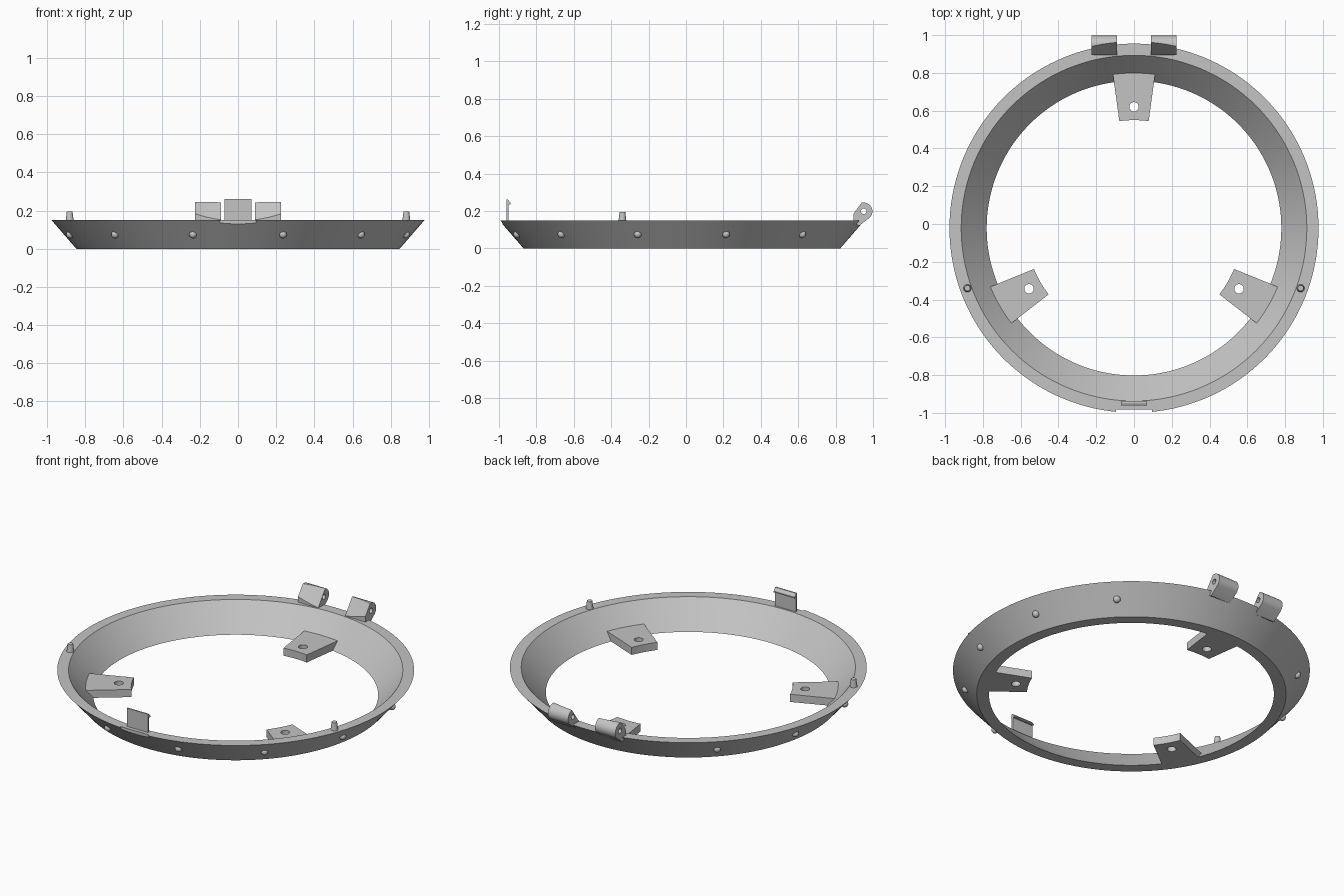
import bpy, bmesh, math
from mathutils import Vector, Matrix

if "Cube" in bpy.data.objects:
    bpy.data.objects.remove(bpy.data.objects["Cube"], do_unlink=True)

CY = -0.022          # ring centre on y
HEIGHT = 0.15
SEGMENTS = 144

grey = bpy.data.materials.new("plain grey")
grey.use_nodes = True
grey.diffuse_color = (0.55, 0.55, 0.55, 1)
grey.node_tree.nodes["Principled BSDF"].inputs["Base Color"].default_value = (0.55, 0.55, 0.55, 1)


def finish(bm, name):
    bmesh.ops.recalc_face_normals(bm, faces=bm.faces)
    mesh = bpy.data.meshes.new(name)
    bm.to_mesh(mesh)
    bm.free()
    mesh.materials.append(grey)
    obj = bpy.data.objects.new(name, mesh)
    bpy.context.collection.objects.link(obj)
    return obj


def activate(obj):
    bpy.ops.object.select_all(action='DESELECT')
    obj.select_set(True)
    bpy.context.view_layer.objects.active = obj


def smooth(obj):
    activate(obj)
    bpy.ops.object.shade_smooth_by_angle(angle=math.radians(30))


def prism(name, outline, sweep):
    """Extrude a closed outline of 3D points along a vector."""
    bm = bmesh.new()
    face = bm.faces.new([bm.verts.new(p) for p in outline])
    new = bmesh.ops.extrude_face_region(bm, geom=[face])["geom"]
    bmesh.ops.translate(bm, vec=sweep, verts=[v for v in new if isinstance(v, bmesh.types.BMVert)])
    return finish(bm, name)


def box(name, low, high):
    (x0, y0, z0), (x1, y1, z1) = low, high
    return prism(name, [(x0, y0, z0), (x1, y0, z0), (x1, y1, z0), (x0, y1, z0)], (0, 0, z1 - z0))


def cone(name, r1, r2, depth, centre, rotation=Matrix(), segments=32):
    bm = bmesh.new()
    bmesh.ops.create_cone(bm, cap_ends=True, segments=segments, radius1=r1, radius2=r2,
                          depth=depth, matrix=Matrix.Translation(centre) @ rotation)
    return finish(bm, name)


def cut(obj, cutter):
    cutter.hide_render = True
    mod = obj.modifiers.new("cut", 'BOOLEAN')
    mod.operation = 'DIFFERENCE'
    mod.solver = 'EXACT'
    mod.object = cutter
    activate(obj)
    bpy.ops.object.modifier_apply(modifier=mod.name)
    bpy.data.objects.remove(cutter, do_unlink=True)


def polar(r, angle, z):
    return Vector((r * math.cos(angle), CY + r * math.sin(angle), z))


# Sloped ring, turned from its cross-section
bm = bmesh.new()
section = [bm.verts.new((r, CY, z)) for r, z in
           [(0.78, 0), (0.847, 0), (0.977, HEIGHT), (0.915, HEIGHT)]]
edges = [bm.edges.new((section[i], section[(i + 1) % 4])) for i in range(4)]
bmesh.ops.spin(bm, geom=section + edges, cent=(0, CY, 0), axis=(0, 0, 1),
               angle=math.tau, steps=SEGMENTS)
bmesh.ops.remove_doubles(bm, verts=bm.verts, dist=1e-4)
ring = finish(bm, "ring")
# Flat notch in the rim in front of the latch
cut(ring, box("notch_cutter", (-0.095, -1.1, 0.13), (0.095, -0.982, 0.2)))
smooth(ring)

# Three mounting tabs with screw holes
for i in range(3):
    mid = math.radians(90 + 120 * i)
    spread = [math.radians(7.8) * k / 4 for k in range(-4, 5)]
    outline = [polar(0.572, mid + a, 0) for a in spread]
    outline += [polar(0.822, mid + a, 0) for a in reversed(spread)]
    tab = prism(f"mounting_tab_{i + 1}", outline, (0, 0, 0.046))
    cut(tab, cone("hole_cutter", 0.025, 0.025, 0.2, polar(0.642, mid, 0)))
    smooth(tab)

# Tapered locating pins on the rim
for side, name in ((1, "left"), (-1, "right")):
    smooth(cone(f"{name}_pin", 0.022, 0.015, 0.055, (side * 0.882, -0.34, 0.1675)))

# Round studs around the outer wall, none between the hinges
for i in range(12):
    angle = math.radians(15 + 30 * i)
    if i in (2, 3):
        continue
    bm = bmesh.new()
    bmesh.ops.create_uvsphere(bm, u_segments=24, v_segments=12, radius=0.02,
                              matrix=Matrix.Translation(polar(0.911, angle, 0.075)))
    smooth(finish(bm, f"stud_{i + 1}"))

# Front latch plate with an inward hook at its top
latch = [(-0.96, 0.14), (-0.96, 0.26), (-0.952, 0.26), (-0.937, 0.242),
         (-0.937, 0.235), (-0.948, 0.235), (-0.948, 0.14)]
prism("latch", [(-0.07, y, z) for y, z in latch], (0.14, 0, 0))

# Two hinge knuckles at the back, hollowed by the continued inner slope
HINGE_Y, HINGE_Z, HINGE_R = 0.95, 0.198, 0.047
arc = [math.radians(90 - 135 * k / 12) for k in range(13)]
profile = [(0.925, 0.12), (0.895, 0.135), (0.895, HINGE_Z + HINGE_R)]
profile += [(HINGE_Y + HINGE_R * math.cos(a), HINGE_Z + HINGE_R * math.sin(a)) for a in arc]
for x, name in ((0.09, "left"), (-0.225, "right")):
    hinge = prism(f"{name}_hinge", [(x, y, z) for y, z in profile], (0.135, 0, 0))
    cut(hinge, cone("slope_cutter", 0.884, 1.028, 0.2, (0, CY, 0.2), segments=SEGMENTS))
    cut(hinge, cone("pin_hole_cutter", 0.015, 0.015, 0.4, (x, HINGE_Y, HINGE_Z),
                    Matrix.Rotation(math.pi / 2, 4, 'Y')))
    smooth(hinge)
